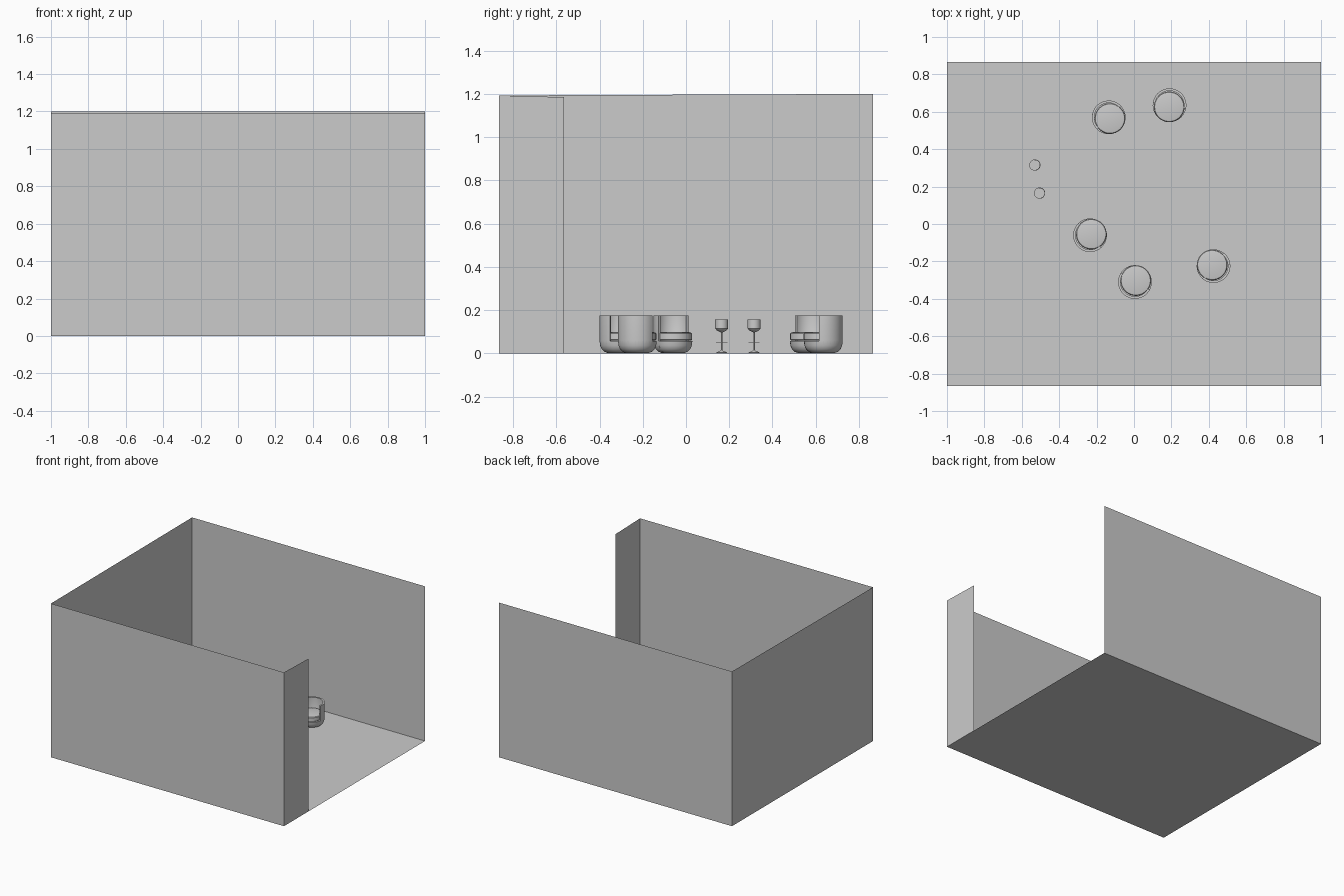
import bpy, bmesh
from math import radians, cos, sin

if "Cube" in bpy.data.objects:
    bpy.data.objects.remove(bpy.data.objects["Cube"])


def finish(name, bm, loc=(0, 0, 0), turn=0, smooth=True):
    bmesh.ops.remove_doubles(bm, verts=bm.verts, dist=1e-5)
    bmesh.ops.recalc_face_normals(bm, faces=bm.faces)
    me = bpy.data.meshes.new(name)
    bm.to_mesh(me)
    bm.free()
    ob = bpy.data.objects.new(name, me)
    bpy.context.collection.objects.link(ob)
    ob.location = loc
    ob.rotation_euler.z = radians(turn)
    if smooth:
        bpy.ops.object.select_all(action='DESELECT')
        ob.select_set(True)
        bpy.context.view_layer.objects.active = ob
        bpy.ops.object.shade_smooth_by_angle(angle=radians(35))
    return ob


def quad(name, pts):
    bm = bmesh.new()
    bm.faces.new([bm.verts.new(p) for p in pts])
    finish(name, bm, smooth=False)


def sweep(name, prof, loc, turn=0, a0=0, a1=360, steps=32, closed=False, shift=0):
    """Revolve an (r, z) profile between two angles; partial closed sections get end caps."""
    bm = bmesh.new()
    full = a1 - a0 >= 360
    rings = []
    for i in range(steps + (0 if full else 1)):
        a = radians(a0 + (a1 - a0) * i / steps)
        rings.append([bm.verts.new((r * cos(a) + shift, r * sin(a), z)) for r, z in prof])
    n = len(prof)
    for i in range(steps):
        p, q = rings[i], rings[(i + 1) % len(rings)]
        for j in range(n if closed else n - 1):
            k = (j + 1) % n
            bm.faces.new((p[j], q[j], q[k], p[k]))
    if closed and not full:
        bm.faces.new(rings[0])
        bm.faces.new(rings[-1])
    finish(name, bm, loc, turn)


# room: floor and open-topped walls, with a wide gap on the right side
Y = 0.865
quad("floor", [(-1, -Y, 0), (1, -Y, 0), (1, Y, 0), (-1, Y, 0)])
quad("front_wall", [(-1, -Y, 0), (1, -Y, 0), (1, -Y, 1.193), (-1, -Y, 1.193)])
quad("back_wall", [(-1, Y, 0), (1, Y, 0), (1, Y, 1.2), (-1, Y, 1.2)])
quad("left_wall", [(-1, -Y, 0), (-1, Y, 0), (-1, Y, 1.2), (-1, -Y, 1.193)])
quad("right_wall_stub", [(1, -Y, 0), (1, -0.565, 0), (1, -0.565, 1.185), (1, -Y, 1.193)])

# tub chair sections
bowl = [(0.052, 0.002), (0.068, 0.008), (0.08, 0.02), (0.087, 0.036), (0.09, 0.058)]
back = bowl + [(0.09, 0.175), (0.077, 0.175), (0.077, 0.058)]
front = [(0, 0.002)] + bowl + [(0, 0.058)]
cushion = [(0, 0.06), (0.078, 0.06), (0.082, 0.064), (0.082, 0.091),
           (0.078, 0.096), (0.07, 0.098), (0, 0.098)]


def chair(i, x, y, turn):
    sweep(f"chair_{i}_base", front, (x, y, 0), turn)
    sweep(f"chair_{i}_back", back, (x, y, 0), turn, 88, 272, 24, True)
    sweep(f"chair_{i}_cushion", cushion, (x, y, 0), turn, shift=0.009)


for i, c in enumerate([(-0.135, 0.57, -45), (0.19, 0.635, -101), (-0.235, -0.06, 40),
                       (0.005, -0.31, 60), (0.425, -0.225, 140)], 1):
    chair(i, *c)

# bar stools: flared foot, thin stem, footrest and cup seat
foot = [(0, 0.001), (0.026, 0.001), (0.024, 0.005), (0.008, 0.011), (0.0035, 0.016),
        (0.0035, 0.098), (0, 0.098)]
seat = [(0, 0.097), (0.006, 0.098), (0.022, 0.106), (0.03, 0.115), (0.03, 0.122), (0, 0.122)]
shell = [(0.03, 0.115), (0.03, 0.157), (0.026, 0.157), (0.026, 0.115)]
rest = [(0.026, 0.05), (0.026, 0.053), (0.023, 0.053), (0.023, 0.05)]
arm = [(0, 0.05), (0.024, 0.05), (0.024, 0.053), (0, 0.053)]
for i, (x, y) in enumerate([(-0.53, 0.315), (-0.505, 0.165)], 1):
    at = (x, y, 0)
    sweep(f"stool_{i}_pedestal", foot, at, steps=24)
    sweep(f"stool_{i}_seat", seat, at, steps=24)
    sweep(f"stool_{i}_back", shell, at, 0, -100, 100, 20, True)
    sweep(f"stool_{i}_footrest", rest, at, 0, 90, 270, 16, True)
    for a in (90, 270):
        sweep(f"stool_{i}_footrest_arm", arm, at, 0, a - 3, a + 3, 1, True)
